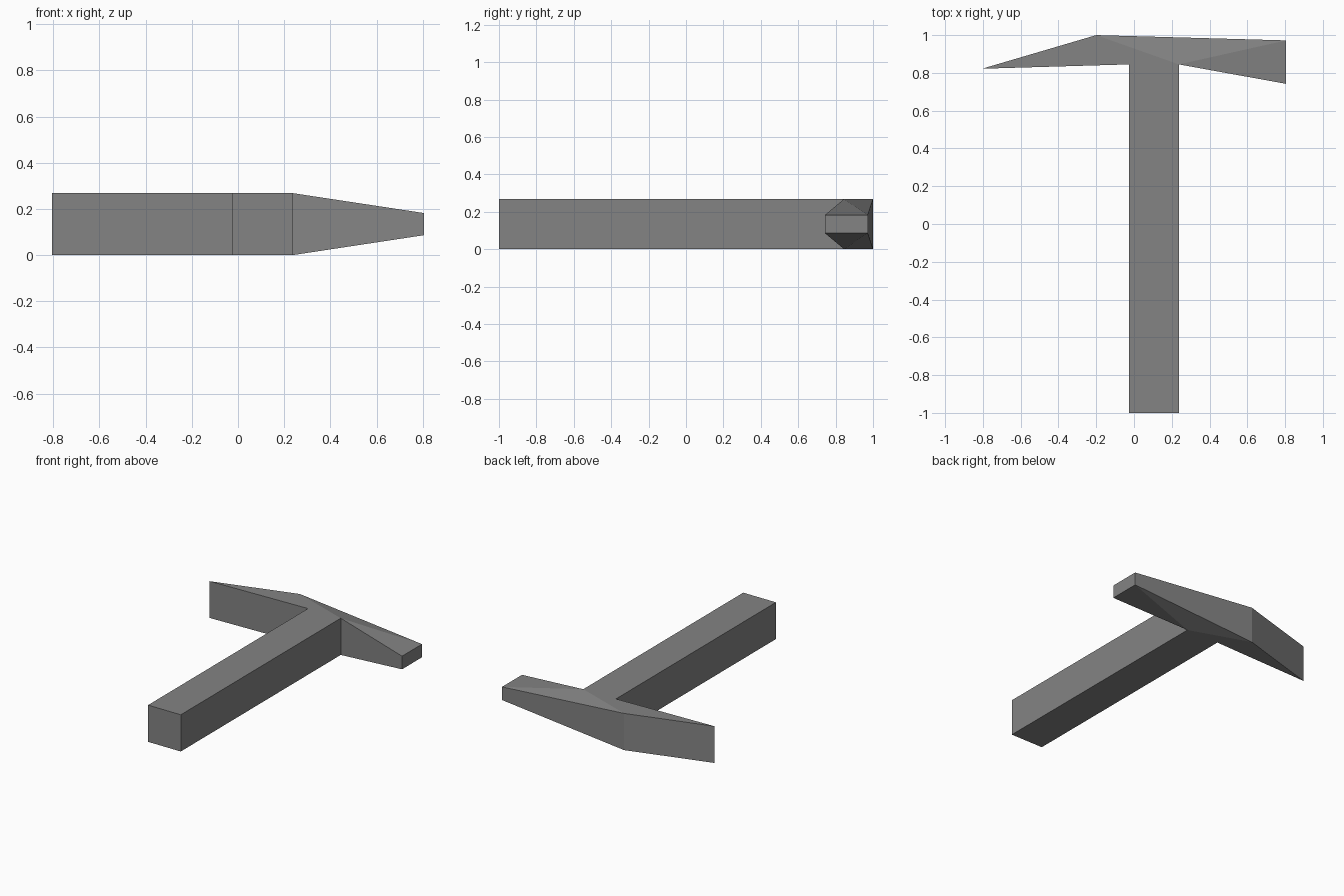
import bpy
import bmesh

cube = bpy.data.objects.get("Cube")
if cube:
    bpy.data.objects.remove(cube, do_unlink=True)

THICK = 0.268
TAPER = 0.086  # how far the beak end is set in from top and bottom

grey = bpy.data.materials.new("stone grey")
grey.use_nodes = True
colour = (0.23, 0.23, 0.23, 1)
grey.diffuse_color = colour
grey.node_tree.nodes["Principled BSDF"].inputs["Base Color"].default_value = colour


def slab(name, outline, caps, open_wall):
    """Symmetric slab: outline of (x, y, inset), caps top and bottom, one wall left open."""
    bm = bmesh.new()
    low = [bm.verts.new((x, y, inset)) for x, y, inset in outline]
    high = [bm.verts.new((x, y, THICK - inset)) for x, y, inset in outline]
    for cap in caps:
        bm.faces.new([high[i] for i in cap])
        bm.faces.new([low[i] for i in reversed(cap)])
    for i in range(len(outline)):
        j = (i + 1) % len(outline)
        if i != open_wall:
            bm.faces.new((low[i], low[j], high[j], high[i]))
    mesh = bpy.data.meshes.new(name)
    bm.to_mesh(mesh)
    bm.free()
    mesh.materials.append(grey)
    obj = bpy.data.objects.new(name, mesh)
    bpy.context.collection.objects.link(obj)
    return obj


neck_right = (-0.026, 0.845, 0)
neck_left = (0.238, 0.845, 0)

# Square handle, open where it meets the head
slab("handle",
     [(-0.026, -1, 0), (0.238, -1, 0), neck_left, neck_right],
     [(0, 1, 2, 3)], open_wall=2)

# Head: flat blade on the right, tapered beak on the left
blade_tip, beak_front = (-0.805, 0.822, 0), (0.805, 0.742, TAPER)
beak_back, ridge = (0.805, 0.972, TAPER), (-0.2, 1, 0)
slab("pick_head",
     [blade_tip, neck_right, neck_left, beak_front, beak_back, ridge],
     [(0, 1, 5), (1, 2, 5), (2, 3, 4), (2, 4, 5)], open_wall=1)
